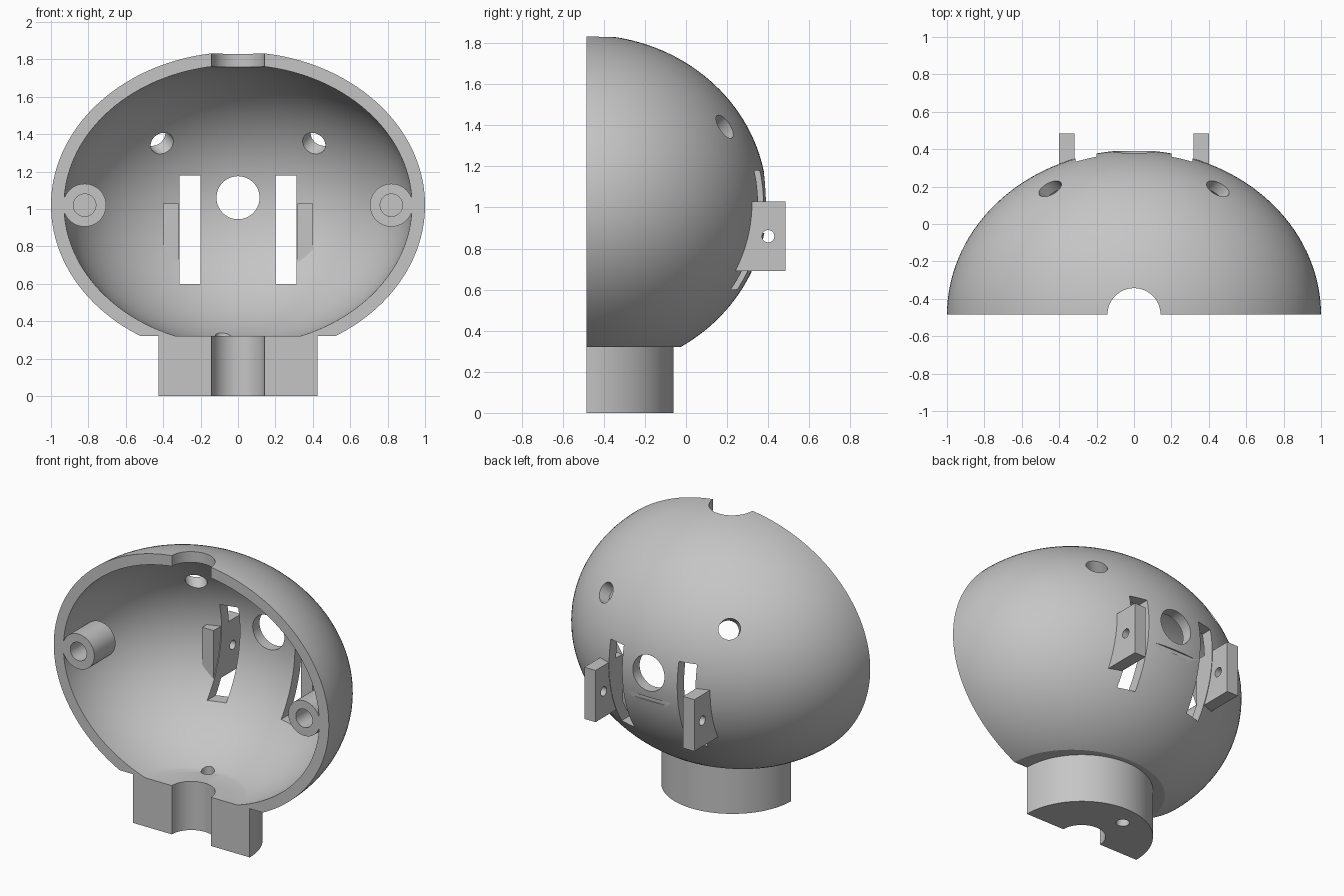
import bpy, bmesh, math
from mathutils import Matrix, Vector

if "Cube" in bpy.data.objects:
    bpy.data.objects.remove(bpy.data.objects["Cube"], do_unlink=True)

FRONT = -0.485            # plane of the open front
CENTRE = Vector((0, FRONT - 0.001, 1.02))
FLOOR = 0.32              # underside of dome and inner floor

grey = bpy.data.materials.new("plain_grey")
grey.use_nodes = True
colour = (0.56, 0.56, 0.56, 1)
grey.diffuse_color = colour
grey.node_tree.nodes["Principled BSDF"].inputs["Base Color"].default_value = colour


def make(name, bm):
    bmesh.ops.recalc_face_normals(bm, faces=bm.faces)
    mesh = bpy.data.meshes.new(name)
    bm.to_mesh(mesh)
    bm.free()
    mesh.materials.append(grey)
    ob = bpy.data.objects.new(name, mesh)
    bpy.context.collection.objects.link(ob)
    return ob


def ellipsoid(name, radii):
    """Ellipsoid with its bottom sliced flat at the floor height."""
    bm = bmesh.new()
    bmesh.ops.create_uvsphere(bm, u_segments=128, v_segments=72, radius=1)
    bmesh.ops.scale(bm, vec=radii, verts=bm.verts)
    bmesh.ops.translate(bm, vec=CENTRE, verts=bm.verts)
    bmesh.ops.bisect_plane(bm, geom=bm.verts[:] + bm.edges[:] + bm.faces[:],
                           plane_co=(0, 0, FLOOR), plane_no=(0, 0, 1), clear_inner=True)
    bmesh.ops.holes_fill(bm, edges=[e for e in bm.edges if e.is_boundary], sides=0)
    return make(name, bm)


def cylinder(name, radius, start, end, sides=48):
    start, end = Vector(start), Vector(end)
    axis = end - start
    turn = axis.to_track_quat('Z', 'Y').to_matrix().to_4x4()
    bm = bmesh.new()
    bmesh.ops.create_cone(bm, cap_ends=True, segments=sides, radius1=radius, radius2=radius,
                          depth=axis.length, matrix=Matrix.Translation((start + end) / 2) @ turn)
    return make(name, bm)


def box(name, low, high):
    low, high = Vector(low), Vector(high)
    bm = bmesh.new()
    bmesh.ops.create_cube(bm, size=1)
    bmesh.ops.scale(bm, vec=high - low, verts=bm.verts)
    bmesh.ops.translate(bm, vec=(low + high) / 2, verts=bm.verts)
    return make(name, bm)


def combine(target, tool, operation):
    mod = target.modifiers.new(operation.lower(), 'BOOLEAN')
    mod.operation = operation
    mod.solver = 'EXACT'
    mod.object = tool
    bpy.context.view_layer.objects.active = target
    bpy.ops.object.modifier_apply(modifier=mod.name)
    bpy.data.objects.remove(tool, do_unlink=True)


def add(tool):
    combine(shell, tool, 'UNION')


def cut(tool):
    combine(shell, tool, 'DIFFERENCE')


# Dome on a round neck, then hollowed
shell = ellipsoid("half_dome_shell", (1.0, 0.881, 0.82))
add(cylinder("neck", 0.425, (0, FRONT, 0), (0, FRONT, 0.37), 96))
cut(ellipsoid("hollow", (0.93, 0.811, 0.75)))

for side in (-1, 1):
    # Screw bosses beside the open front
    x = side * 0.82
    add(cylinder("boss", 0.115, (x, -0.6, 1.02), (x, FRONT + 0.22, 1.02)))
    cut(cylinder("boss_hole", 0.06, (x, -0.7, 1.02), (x, FRONT + 0.18, 1.02)))
    # Hinge lugs on the back, drilled sideways
    xs = sorted((side * 0.318, side * 0.4))
    add(box("lug", (xs[0], 0.2, 0.69), (xs[1], 0.485, 1.03)))
    cut(cylinder("pin_hole", 0.03, (side * 0.25, 0.4, 0.86), (side * 0.5, 0.4, 0.86), 32))
    # Tall slots beside the lugs
    xs = sorted((side * 0.2, side * 0.314))
    cut(box("slot", (xs[0], 0.0, 0.6), (xs[1], 0.6, 1.18)))
    # Slanted upper holes
    mid = Vector((side * 0.455, 0.195, 1.4))
    reach = Vector((side, 1, 1)) * 0.13
    cut(cylinder("slanted_hole", 0.064, mid - reach, mid + reach))

# Round window and the shallow groove beneath it
cut(cylinder("window", 0.115, (0, 0, 1.06), (0, 0.6, 1.06), 64))
cut(box("groove", (-0.15, 0.375, 0.875), (0.15, 0.6, 0.9)))

# Vertical cable channel, small neck hole and flat open front
cut(cylinder("channel", 0.142, (0, FRONT, -0.2), (0, FRONT, 2.2), 64))
cut(cylinder("neck_hole", 0.04, (-0.08, -0.2, -0.1), (-0.08, -0.2, 0.5), 32))
cut(box("front_trim", (-1.5, -2, -0.5), (1.5, FRONT, 2.5)))

bpy.ops.object.select_all(action='DESELECT')
shell.select_set(True)
bpy.context.view_layer.objects.active = shell
bpy.ops.object.shade_smooth_by_angle(angle=math.radians(25))
